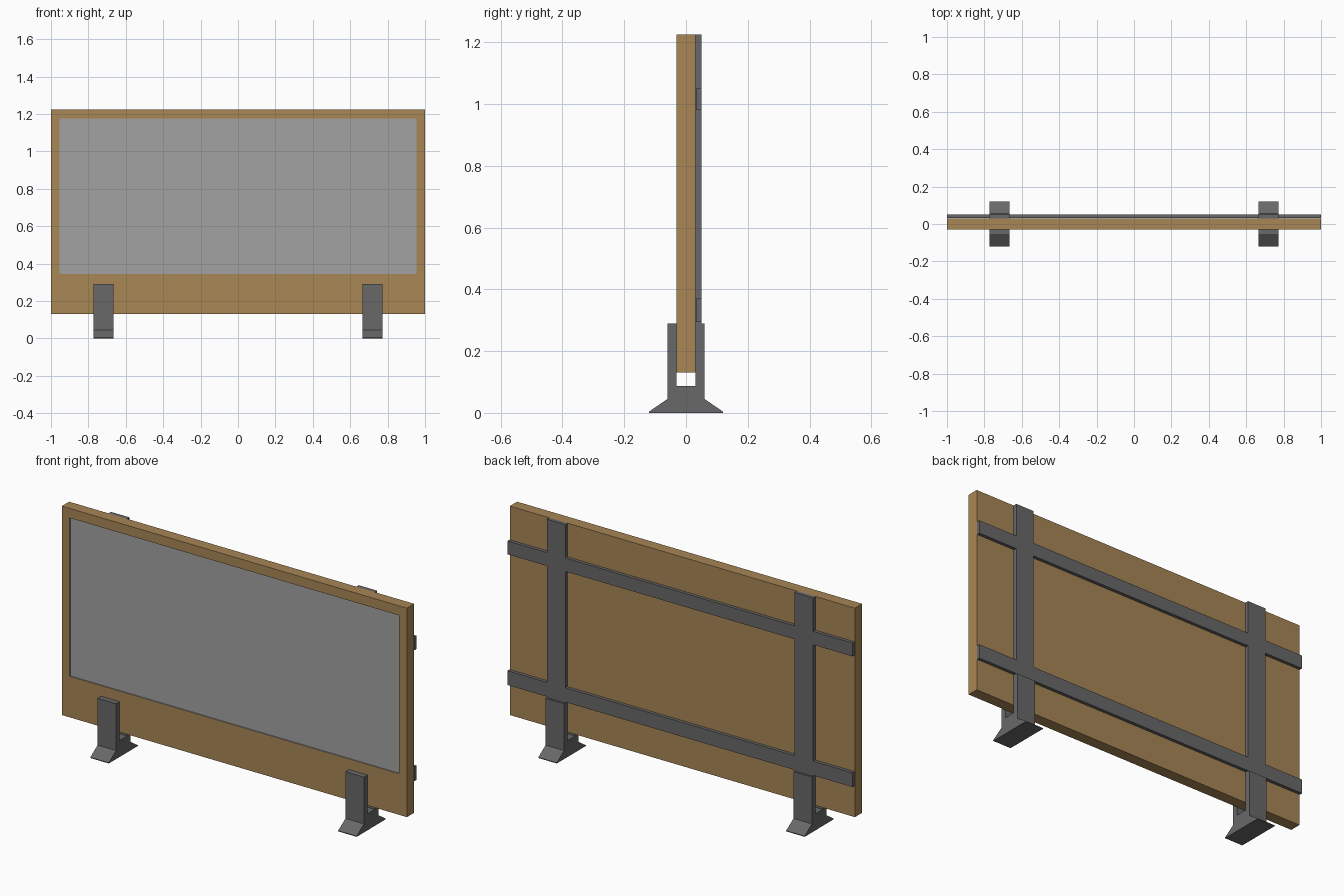
import bpy
import bmesh

cube = bpy.data.objects.get("Cube")
if cube:
    bpy.data.objects.remove(cube, do_unlink=True)


def material(name, color):
    mat = bpy.data.materials.new(name)
    mat.use_nodes = True
    rgba = (*color, 1)
    mat.diffuse_color = rgba
    mat.node_tree.nodes["Principled BSDF"].inputs["Base Color"].default_value = rgba
    return mat


wood = material("wood", (0.39, 0.24, 0.09))
screen = material("screen_grey", (0.36, 0.36, 0.36))
metal = material("dark_metal", (0.138, 0.138, 0.138))


def finish(name, bm, *mats):
    bmesh.ops.recalc_face_normals(bm, faces=bm.faces)
    mesh = bpy.data.meshes.new(name)
    bm.to_mesh(mesh)
    bm.free()
    for mat in mats:
        mesh.materials.append(mat)
    obj = bpy.data.objects.new(name, mesh)
    bpy.context.collection.objects.link(obj)
    return obj


def box_bmesh(x0, x1, y0, y1, z0, z1):
    bm = bmesh.new()
    bmesh.ops.create_cube(bm, size=1)
    for v in bm.verts:
        v.co.x = x1 if v.co.x > 0 else x0
        v.co.y = y1 if v.co.y > 0 else y0
        v.co.z = z1 if v.co.z > 0 else z0
    return bm


# Wooden panel with a shallow recessed screen on the front
BOTTOM, TOP, HALF = 0.13, 1.225, 0.03
bm = box_bmesh(-1, 1, -HALF, HALF, BOTTOM, TOP)
front = min(bm.faces, key=lambda f: f.calc_center_median().y)
bmesh.ops.inset_region(bm, faces=[front], thickness=0.05)
for v in front.verts:
    v.co.x = 0.955 if v.co.x > 0 else -0.955
    v.co.z = 1.175 if v.co.z > 0.7 else 0.345
inner = bmesh.ops.extrude_discrete_faces(bm, faces=[front])["faces"][0]
bmesh.ops.translate(bm, verts=inner.verts, vec=(0, 0.006, 0))
for f in bm.faces:
    inside = all(abs(v.co.x) < 0.96 for v in f.verts)
    f.material_index = 1 if inside else 0
finish("panel", bm, wood, screen)

# Horizontal rails across the back
for label, low, high in (("lower", 0.295, 0.37), ("upper", 0.98, 1.05)):
    finish(label + "_rail", box_bmesh(-1, 1, 0.033, 0.05, low, high), metal)

# Forked foot profile: one half in y and z, mirrored to the other side
half = [(0.12, 0), (0.12, 0.004), (0.06, 0.045), (0.06, 0.29), (0.03, 0.29), (0.03, 0.087)]
profile = half + [(-y, z) for y, z in reversed(half)]

# Upright and foot on each side
for label, side in (("left", 1), ("right", -1)):
    x0, x1 = sorted((side * 0.665, side * 0.772))
    finish(label + "_upright", box_bmesh(x0, x1, HALF, 0.05, 0.28, TOP), metal)
    bm = bmesh.new()
    face = bm.faces.new([bm.verts.new((x0, y, z)) for y, z in profile])
    geom = bmesh.ops.extrude_face_region(bm, geom=[face])["geom"]
    verts = [g for g in geom if isinstance(g, bmesh.types.BMVert)]
    bmesh.ops.translate(bm, verts=verts, vec=(x1 - x0, 0, 0))
    finish(label + "_foot", bm, metal)
